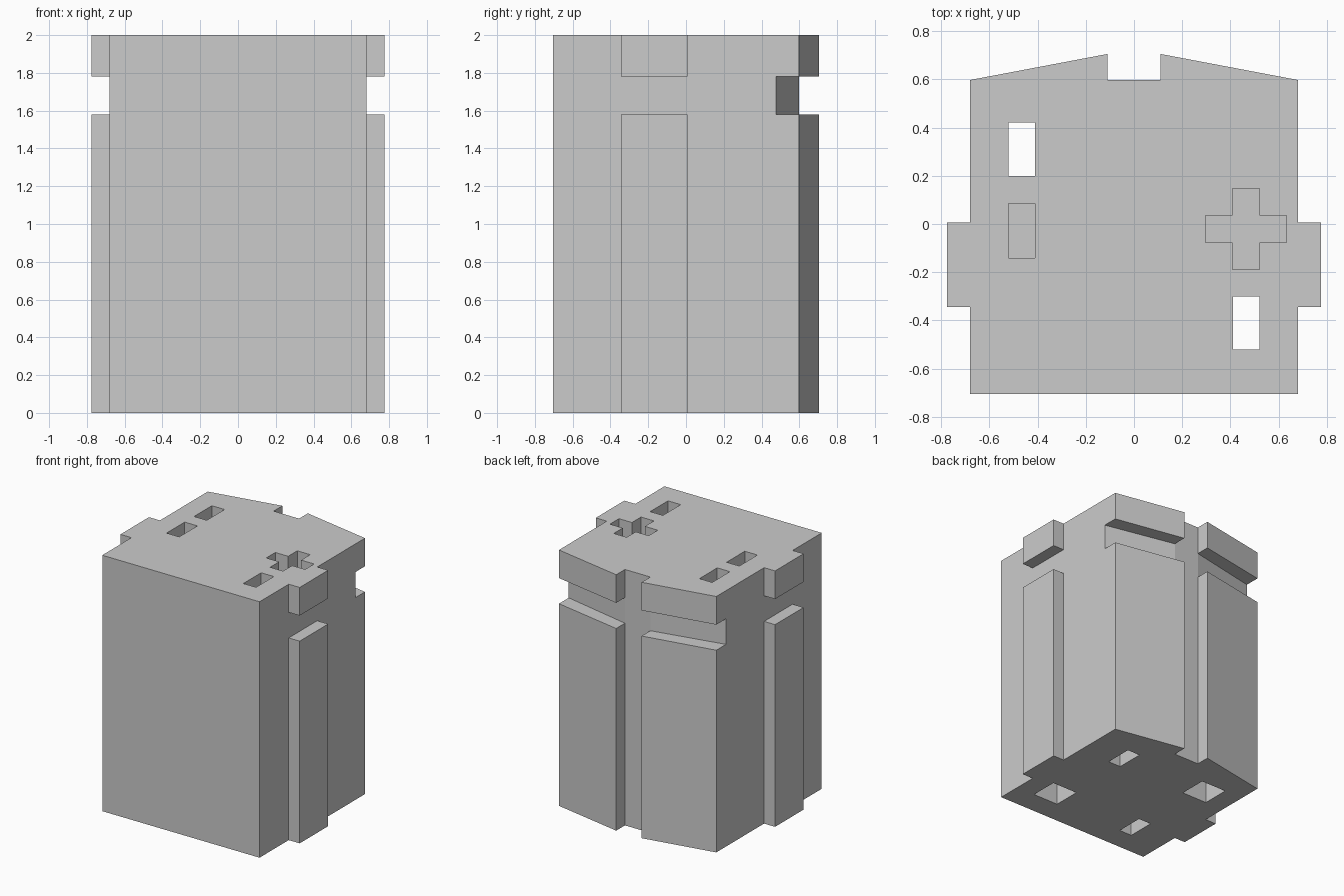
import bpy, bmesh

if "Cube" in bpy.data.objects:
    bpy.data.objects.remove(bpy.data.objects["Cube"])


def prism(name, pts, z0, z1):
    """Extrude a flat outline from z0 to z1."""
    bm = bmesh.new()
    bm.faces.new([bm.verts.new((x, y, z0)) for x, y in pts])
    res = bmesh.ops.extrude_face_region(bm, geom=bm.faces[:])
    verts = [v for v in res["geom"] if isinstance(v, bmesh.types.BMVert)]
    bmesh.ops.translate(bm, verts=verts, vec=(0, 0, z1 - z0))
    bmesh.ops.recalc_face_normals(bm, faces=bm.faces[:])
    me = bpy.data.meshes.new(name)
    bm.to_mesh(me)
    bm.free()
    ob = bpy.data.objects.new(name, me)
    bpy.context.collection.objects.link(ob)
    return ob


def rect(x0, x1, y0, y1):
    return [(x0, y0), (x1, y0), (x1, y1), (x0, y1)]


def cut(body, pts, z0, z1):
    """Subtract an extruded outline from the body."""
    cutter = prism("cutter", pts, z0, z1)
    cutter.hide_render = True
    mod = body.modifiers.new("cut", 'BOOLEAN')
    mod.operation, mod.solver, mod.object = 'DIFFERENCE', 'EXACT', cutter
    bpy.context.view_layer.objects.active = body
    bpy.ops.object.modifier_apply(modifier=mod.name)
    bpy.data.objects.remove(cutter)


# Housing: half outline with side key rib and back keyway, mirrored in x
half = [(0.68, -0.705), (0.68, -0.345), (0.775, -0.345), (0.775, 0.007),
        (0.68, 0.007), (0.68, 0.597), (0.11, 0.705), (0.11, 0.597)]
body = prism("housing", half + [(-x, y) for x, y in reversed(half)], 0, 2)

# Latch groove across the ribs and the sloped back
for s in (1, -1):
    cut(body, [(s * x, y) for x, y in rect(0.68, 0.9, -0.4, 0.06)], 1.58, 1.78)
    back = [(0.11, 0.597), (0.68, 0.477), (0.8, 0.452), (0.8, 0.8), (0.06, 0.8)]
    cut(body, [(s * x, y) for x, y in back], 1.58, 1.78)

# Through slots, widened to square sockets underneath
depth = 0.22
for s, y0 in ((-1, 0.20), (1, -0.52)):
    xs = sorted((s * 0.41, s * 0.52))
    cut(body, rect(*xs, y0, y0 + 0.22), -0.1, 2.1)
    xs = sorted((s * 0.30, s * 0.52))
    cut(body, rect(*xs, y0, y0 + 0.22), -0.1, depth)

# Blind slots underneath
for x0, y0 in ((0.30, 0.20), (-0.41, -0.52)):
    cut(body, rect(x0, x0 + 0.11, y0, y0 + 0.22), -0.1, depth)

# Blind slot and plus-shaped socket on top
cut(body, rect(-0.52, -0.41, -0.14, 0.085), 2 - depth, 2.1)
cx, cy, a, b = 0.465, -0.02, 0.056, 0.168
plus = [(a, b), (a, a), (b, a), (b, -a), (a, -a), (a, -b),
        (-a, -b), (-a, -a), (-b, -a), (-b, a), (-a, a), (-a, b)]
cut(body, [(cx + x, cy + y) for x, y in plus], 2 - depth, 2.1)
